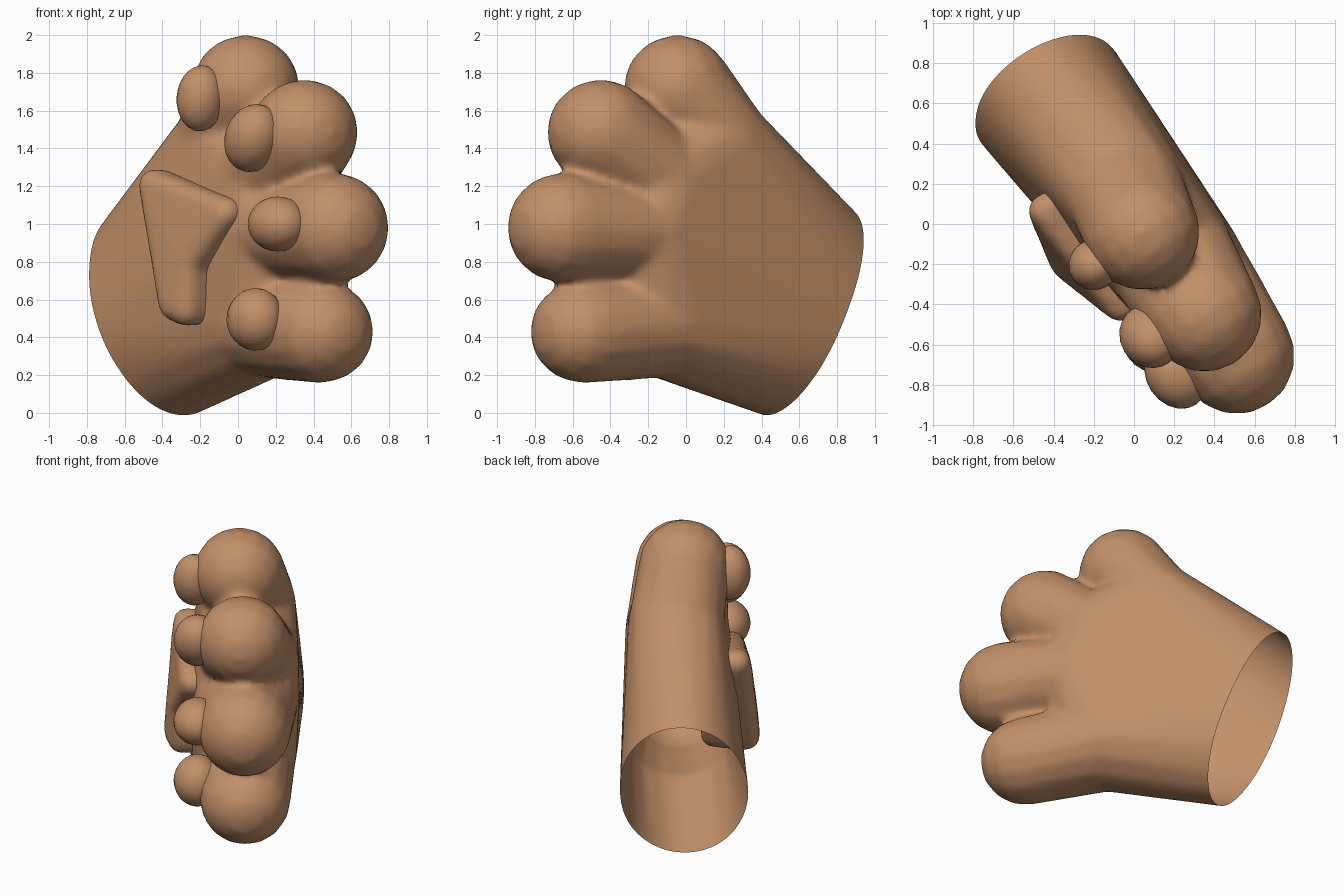
import bpy, bmesh, math
from mathutils import Vector, Matrix

cube = bpy.data.objects.get("Cube")
if cube:
    bpy.data.objects.remove(cube)

# Paw frame: x runs to the fingertips, -y is the palm side, z is up
TURN = Matrix.Rotation(math.atan2(-0.835, 0.55), 4, 'Z')

fur = bpy.data.materials.new("tan_fur")
fur.use_nodes = True
fur.diffuse_color = (0.54, 0.28, 0.14, 1)
fur.node_tree.nodes["Principled BSDF"].inputs["Base Color"].default_value = fur.diffuse_color


def ball(center, radius, depth):
    """Points on a round blob, used as a hull corner; depth is its half size in y."""
    pts = []
    for i in range(1, 8):
        a = math.pi * i / 8
        for j in range(16):
            b = math.tau * j / 16
            pts.append(Vector(center) + Vector((radius * math.cos(a),
                                                depth * math.sin(a) * math.cos(b),
                                                radius * math.sin(a) * math.sin(b))))
    pts += [Vector(center) + Vector((d * radius, 0, 0)) for d in (-1, 1)]
    return pts


def add_hull(bm, points):
    part = bmesh.new()
    for p in points:
        part.verts.new(p)
    res = bmesh.ops.convex_hull(part, input=part.verts)
    junk = {v for v in res["geom_interior"] + res["geom_unused"]
            if isinstance(v, bmesh.types.BMVert)}
    bmesh.ops.delete(part, geom=list(junk), context='VERTS')
    bmesh.ops.recalc_face_normals(part, faces=part.faces)
    temp = bpy.data.meshes.new("hull")
    part.to_mesh(temp)
    part.free()
    bm.from_mesh(temp)
    bpy.data.meshes.remove(temp)


def finish(name, bm):
    mesh = bpy.data.meshes.new(name)
    bm.to_mesh(mesh)
    bm.free()
    mesh.materials.clear()
    mesh.materials.append(fur)
    for f in mesh.polygons:
        f.use_smooth = True
        f.material_index = 0
    ob = bpy.data.objects.new(name, mesh)
    ob.matrix_world = TURN
    bpy.context.collection.objects.link(ob)
    return ob


def fuse(bm, voxel, passes):
    """Merge overlapping hulls into one soft skin and return it."""
    ob = finish("fuse_helper", bm)
    rem = ob.modifiers.new("Remesh", 'REMESH')
    rem.mode = 'VOXEL'
    rem.voxel_size = voxel
    smo = ob.modifiers.new("Smooth", 'SMOOTH')
    smo.factor = 0.5
    smo.iterations = passes
    bpy.context.view_layer.update()
    ev = ob.evaluated_get(bpy.context.evaluated_depsgraph_get())
    out = bmesh.new()
    out.from_mesh(ev.to_mesh())
    ev.to_mesh_clear()
    old = ob.data
    bpy.data.objects.remove(ob)
    bpy.data.meshes.remove(old)
    return out


# Hand: palm hull from a tilted wrist ring to the knuckles, plus four fingers
wrist = Vector((-0.76, -0.01, 0.53))
tilt = Vector((-0.24, 0, 0.53))
axis = Vector((0.53, 0, 0.24)).normalized()


def wrist_ring(back):
    return [wrist - axis * back + tilt * math.cos(a) + Vector((0, 0.405 * math.sin(a), 0))
            for a in (math.tau * k / 40 for k in range(40))]


# (knuckle centre, radius, depth), (tip centre, radius, depth)
fingers = [
    (((-0.17, 0.055, 1.45), 0.25, 0.30), ((0.06, 0.01, 1.72), 0.285, 0.29)),
    (((0.22, 0.06, 1.24), 0.27, 0.325), ((0.57, 0.045, 1.485), 0.285, 0.29)),
    (((0.34, 0.06, 0.96), 0.26, 0.335), ((0.825, 0.065, 0.98), 0.295, 0.295)),
    (((0.18, 0.05, 0.47), 0.285, 0.32), ((0.70, 0.065, 0.43), 0.275, 0.285)),
]
hand = bmesh.new()
palm = wrist_ring(0) + wrist_ring(0.1)
for knuckle, tip in fingers:
    palm += ball(*knuckle)
    add_hull(hand, ball(*knuckle) + ball(*tip))
add_hull(hand, palm)
hand = fuse(hand, 0.025, 8)

# Cut the wrist open
bmesh.ops.bisect_plane(hand, geom=hand.verts[:] + hand.edges[:] + hand.faces[:],
                       plane_co=wrist, plane_no=axis, clear_inner=True)
finish("hand", hand)

# Palm pad: rounded triangular cushion with a hollow finger-side edge
pad = bmesh.new()
top, side, heel_back, heel_front, waist = [
    ball(c, 0.085, 0.085) + ball((c[0], -0.16, c[2]), 0.065, 0.065)
    for c in ((-0.30, -0.335, 1.21), (0.30, -0.28, 1.06), (-0.03, -0.385, 0.57),
              (0.04, -0.355, 0.54), (0.07, -0.355, 0.80))]
add_hull(pad, top + side + waist)
add_hull(pad, top + waist + heel_back + heel_front)
finish("palm_pad", fuse(pad, 0.025, 8))

# Toe pads: (name, centre, half sizes, tilt in degrees)
toes = [
    ("toe_pad_top", (0.06, -0.275, 1.665), (0.125, 0.13, 0.175), 8),
    ("toe_pad_upper", (0.51, -0.24, 1.455), (0.15, 0.15, 0.19), 32),
    ("toe_pad_middle", (0.74, -0.235, 1.00), (0.18, 0.15, 0.145), 0),
    ("toe_pad_lower", (0.535, -0.24, 0.495), (0.165, 0.15, 0.165), -8),
]
for name, center, size, lean in toes:
    bm = bmesh.new()
    shape = (Matrix.Translation(center) @ Matrix.Rotation(math.radians(lean), 4, 'Y')
             @ Matrix.Diagonal((*size, 1)))
    bmesh.ops.create_uvsphere(bm, u_segments=20, v_segments=14, radius=1, matrix=shape)
    finish(name, bm)
